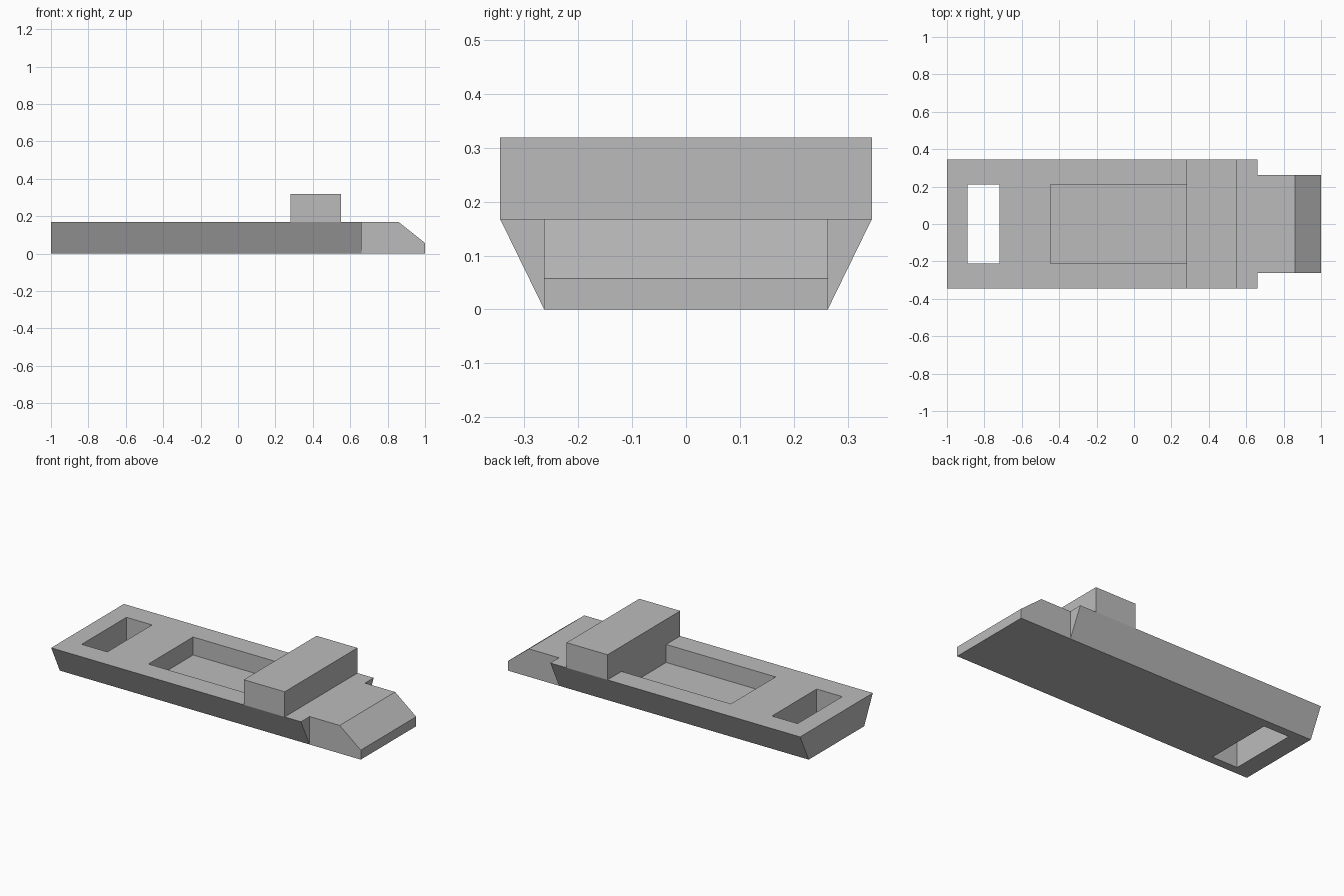
import bpy
import bmesh
from mathutils import Vector

cube = bpy.data.objects.get("Cube")
if cube:
    bpy.data.objects.remove(cube, do_unlink=True)

DECK = 0.168        # deck height
HALF_DECK = 0.345   # half width at the deck
HALF_KEEL = 0.263   # half width at the bottom

grey = bpy.data.materials.new("plain grey")
grey.use_nodes = True
colour = (0.5, 0.5, 0.5, 1)
grey.diffuse_color = colour
grey.node_tree.nodes["Principled BSDF"].inputs["Base Color"].default_value = colour


def prism(name, profile, sweep):
    """Extrude a closed 3D profile along a vector."""
    bm = bmesh.new()
    face = bm.faces.new([bm.verts.new(p) for p in profile])
    extruded = bmesh.ops.extrude_face_region(bm, geom=[face])["geom"]
    moved = [v for v in extruded if isinstance(v, bmesh.types.BMVert)]
    bmesh.ops.translate(bm, verts=moved, vec=Vector(sweep))
    bmesh.ops.recalc_face_normals(bm, faces=bm.faces)
    mesh = bpy.data.meshes.new(name)
    bm.to_mesh(mesh)
    bm.free()
    mesh.materials.append(grey)
    obj = bpy.data.objects.new(name, mesh)
    bpy.context.collection.objects.link(obj)
    return obj


def box(name, x0, x1, half_y, z0, z1):
    base = [(x0, -half_y, z0), (x1, -half_y, z0), (x1, half_y, z0), (x0, half_y, z0)]
    return prism(name, base, (0, 0, z1 - z0))


def cut(target, cutter):
    """Subtract the cutter, bake the result and remove the cutter."""
    cutter.hide_render = True
    mod = target.modifiers.new("opening", 'BOOLEAN')
    mod.operation = 'DIFFERENCE'
    mod.solver = 'EXACT'
    mod.object = cutter
    bpy.context.view_layer.update()
    graph = bpy.context.evaluated_depsgraph_get()
    baked = bpy.data.meshes.new_from_object(target.evaluated_get(graph))
    target.modifiers.clear()
    target.data = baked
    bpy.data.objects.remove(cutter, do_unlink=True)


# Hull with flared sides
section = [(-HALF_KEEL, 0), (HALF_KEEL, 0), (HALF_DECK, DECK), (-HALF_DECK, DECK)]
hull = prism("hull", [(-1, y, z) for y, z in section], (1.66, 0, 0))

# Through slot at the stern and sunken cargo well
cut(hull, box("slot_cutter", -0.89, -0.72, 0.212, -0.1, 0.3))
cut(hull, box("well_cutter", -0.447, 0.28, 0.212, 0.06, 0.3))

# Narrow bow with sloping ramp
side = [(0.66, 0), (1, 0), (1, 0.057), (0.86, DECK), (0.66, DECK)]
prism("bow", [(x, -HALF_KEEL, z) for x, z in side], (0, 2 * HALF_KEEL, 0))

# Full width cabin
box("cabin", 0.28, 0.552, HALF_DECK, DECK, 0.319)
